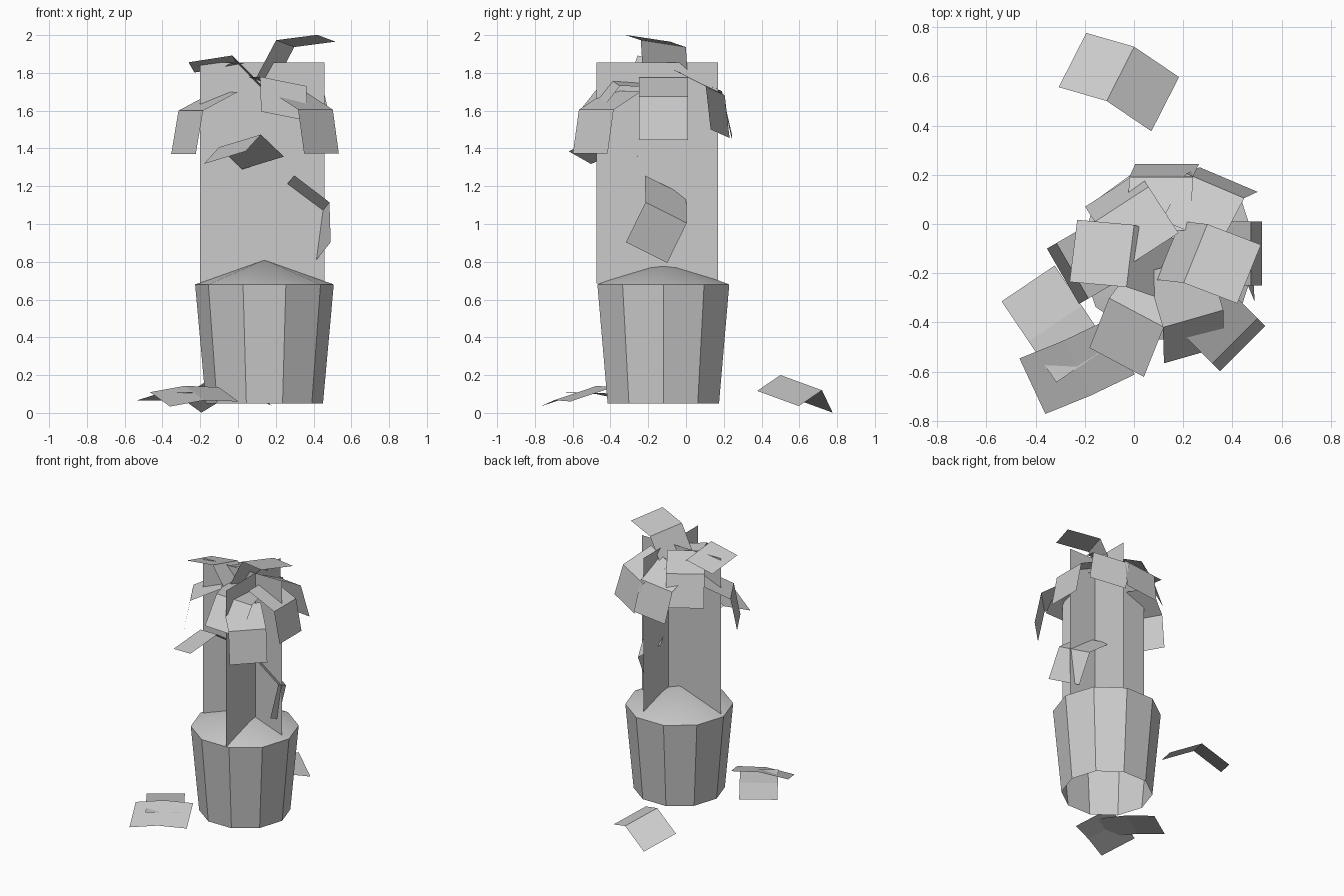
import bpy
import math
from mathutils import Euler, Vector

cube = bpy.data.objects.get("Cube")
if cube:
    bpy.data.objects.remove(cube, do_unlink=True)

# Single plain grey used everywhere
GREY = (0.6, 0.6, 0.6, 1.0)
grey = bpy.data.materials.new("plain_grey")
grey.use_nodes = True
grey.diffuse_color = GREY
shader = next(n for n in grey.node_tree.nodes if n.type == "BSDF_PRINCIPLED")
shader.inputs["Base Color"].default_value = GREY
shader.inputs["Roughness"].default_value = 0.8


def add_part(name, verts, faces, smooth=False):
    mesh = bpy.data.meshes.new(name)
    mesh.from_pydata(verts, [], faces)
    mesh.materials.append(grey)
    for poly in mesh.polygons:
        poly.use_smooth = smooth
    obj = bpy.data.objects.new(name, mesh)
    bpy.context.collection.objects.link(obj)
    return obj


def ring(radius, z):
    step = math.tau / SIDES
    return [(POT_X + radius * math.cos(i * step),
             POT_Y + radius * math.sin(i * step), z) for i in range(SIDES)]


SIDES = 10
POT_X, POT_Y = 0.14, -0.12
RIM_Z = 0.68

# Tapered pot wall, open below
wall = [(i, (i + 1) % SIDES, SIDES + (i + 1) % SIDES, SIDES + i)
        for i in range(SIDES)]
add_part("pot", ring(0.31, 0.05) + ring(0.367, RIM_Z), wall)

# Soil mound closing the pot
mound = [(i, (i + 1) % SIDES, SIDES) for i in range(SIDES)]
add_part("soil_mound", ring(0.367, RIM_Z) + [(POT_X, POT_Y, 0.81)], mound, smooth=True)


# Two crossed upright cards for the stem
def stem_card(name, start, end, low=0.685, high=1.855):
    verts = [(*start, low), (*end, low), (*end, high), (*start, high)]
    add_part(name, verts, [(0, 1, 2, 3)])


stem_card("stem_card_wide", (-0.2, -0.13), (0.457, -0.13))
stem_card("stem_card_deep", (0.235, -0.475), (0.235, 0.17))


# Folded leaf: two panels hinged on a crease, placed by crease centre,
# with roll about the crease, tilt of the crease, and heading
def leaf(name, centre, roll, tilt, heading, fold=27, panel=0.235, width=0.26):
    drop = math.radians(fold)
    out, down = panel * math.cos(drop), -panel * math.sin(drop)
    turn = Euler([math.radians(a) for a in (roll, -tilt, heading)]).to_matrix()
    rows = ((-out, down), (0, 0), (out, down))
    verts = [turn @ Vector((side * width / 2, y, z)) + Vector(centre)
             for y, z in rows for side in (-1, 1)]
    add_part(name, verts, [(0, 1, 3, 2), (2, 3, 5, 4)])


# Crown leaves
leaf("leaf_crown_top", (0.25, -0.12, 1.955), 35, 8, -112, fold=28)
leaf("leaf_crown_right", (-0.015, -0.13, 1.865), 18, -12, 83)
leaf("leaf_crown_back", (-0.05, 0.08, 1.78), -45, 0, 33)
leaf("leaf_crown_front", (0.24, -0.385, 1.755), -26, 11, -164)

# Drooping leaves around the stem
leaf("leaf_back_left", (0.33, 0.155, 1.705), -52, 10, -23)
leaf("leaf_back", (0.11, 0.19, 1.69), -50, 6, 0)
leaf("leaf_left", (0.475, -0.12, 1.675), -52, 0, -90)
leaf("leaf_front_left", (0.41, -0.475, 1.605), -52, 0, -135)
leaf("leaf_right", (-0.25, -0.19, 1.6), -52, 0, 120)

# Loose leaves caught lower on the stem
leaf("leaf_low_front", (0.01, -0.36, 1.44), 4, -15, 152)
leaf("leaf_low_left", (0.44, -0.105, 1.06), -70, 25, -68, fold=28)

# Fallen leaves on the ground
leaf("fallen_leaf_back", (-0.055, 0.61, 0.16), 5, 18, -117)
leaf("fallen_leaf_front", (-0.23, -0.585, 0.105), -4, 17, 115, fold=6, panel=0.2)
leaf("fallen_leaf_side", (-0.32, -0.405, 0.1), -6, 0, 34, fold=4, panel=0.2)
